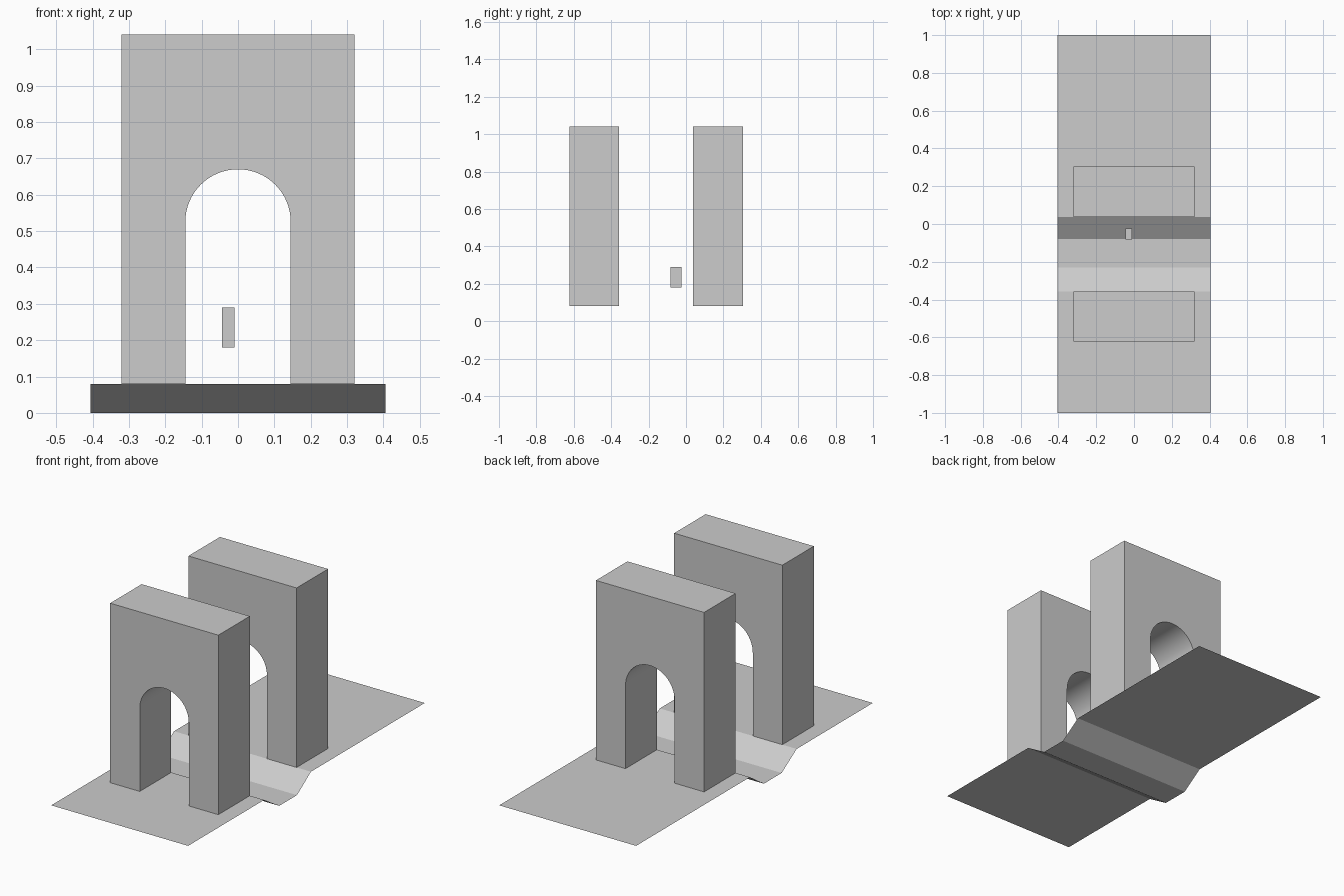
import bpy, bmesh, math

if "Cube" in bpy.data.objects:
    bpy.data.objects.remove(bpy.data.objects["Cube"])

stone = bpy.data.materials.new("light_grey")
stone.diffuse_color = (0.604, 0.604, 0.604, 1)
stone.use_nodes = True
stone.node_tree.nodes["Principled BSDF"].inputs["Base Color"].default_value = stone.diffuse_color


def finish(name, bm):
    mesh = bpy.data.meshes.new(name)
    bm.to_mesh(mesh)
    bm.free()
    mesh.materials.append(stone)
    obj = bpy.data.objects.new(name, mesh)
    bpy.context.collection.objects.link(obj)
    return obj


def extrude_profile(bm, points, offset):
    """Open polyline swept along an offset into a strip of quads."""
    a = [bm.verts.new(p) for p in points]
    b = [bm.verts.new([c + o for c, o in zip(p, offset)]) for p in points]
    for i in range(len(a) - 1):
        bm.faces.new((a[i], b[i], b[i + 1], a[i + 1]))


# Ground sheet with a channel across it
W, G = 0.405, 0.08
bm = bmesh.new()
section = [(-1, G), (-0.357, G), (-0.23, 0), (-0.08, 0), (0.038, G), (1, G)]
extrude_profile(bm, [(-W, y, z) for y, z in section], (2 * W, 0, 0))
finish("ground_sheet", bm)

# Gate walls with a round-headed opening
HALF, TOP, R, SPRING, SEG = 0.32, 1.04, 0.145, 0.525, 32


def gate(name, y0, y1):
    bm = bmesh.new()
    arc = [(-R * math.cos(math.pi * i / SEG), SPRING + R * math.sin(math.pi * i / SEG))
           for i in range(SEG + 1)]
    outline = [(-HALF, G), (-R, G)] + arc + [(R, G), (HALF, G), (HALF, TOP), (-HALF, TOP)]
    face = bm.faces.new([bm.verts.new((x, y0, z)) for x, z in outline])
    swept = bmesh.ops.extrude_face_region(bm, geom=[face], use_keep_orig=True)
    bmesh.ops.translate(bm, vec=(0, y1 - y0, 0),
                        verts=[g for g in swept["geom"] if isinstance(g, bmesh.types.BMVert)])
    bmesh.ops.recalc_face_normals(bm, faces=bm.faces)
    obj = finish(name, bm)
    bpy.ops.object.select_all(action='DESELECT')
    obj.select_set(True)
    bpy.context.view_layer.objects.active = obj
    bpy.ops.object.shade_smooth_by_angle(angle=math.radians(30))


gate("front_gate", -0.623, -0.357)
gate("back_gate", 0.038, 0.304)

# Small block floating above the channel
bm = bmesh.new()
bmesh.ops.create_cube(bm, size=1)
bmesh.ops.scale(bm, vec=(0.034, 0.058, 0.11), verts=bm.verts)
bmesh.ops.translate(bm, vec=(-0.027, -0.054, 0.235), verts=bm.verts)
finish("small_block", bm)
